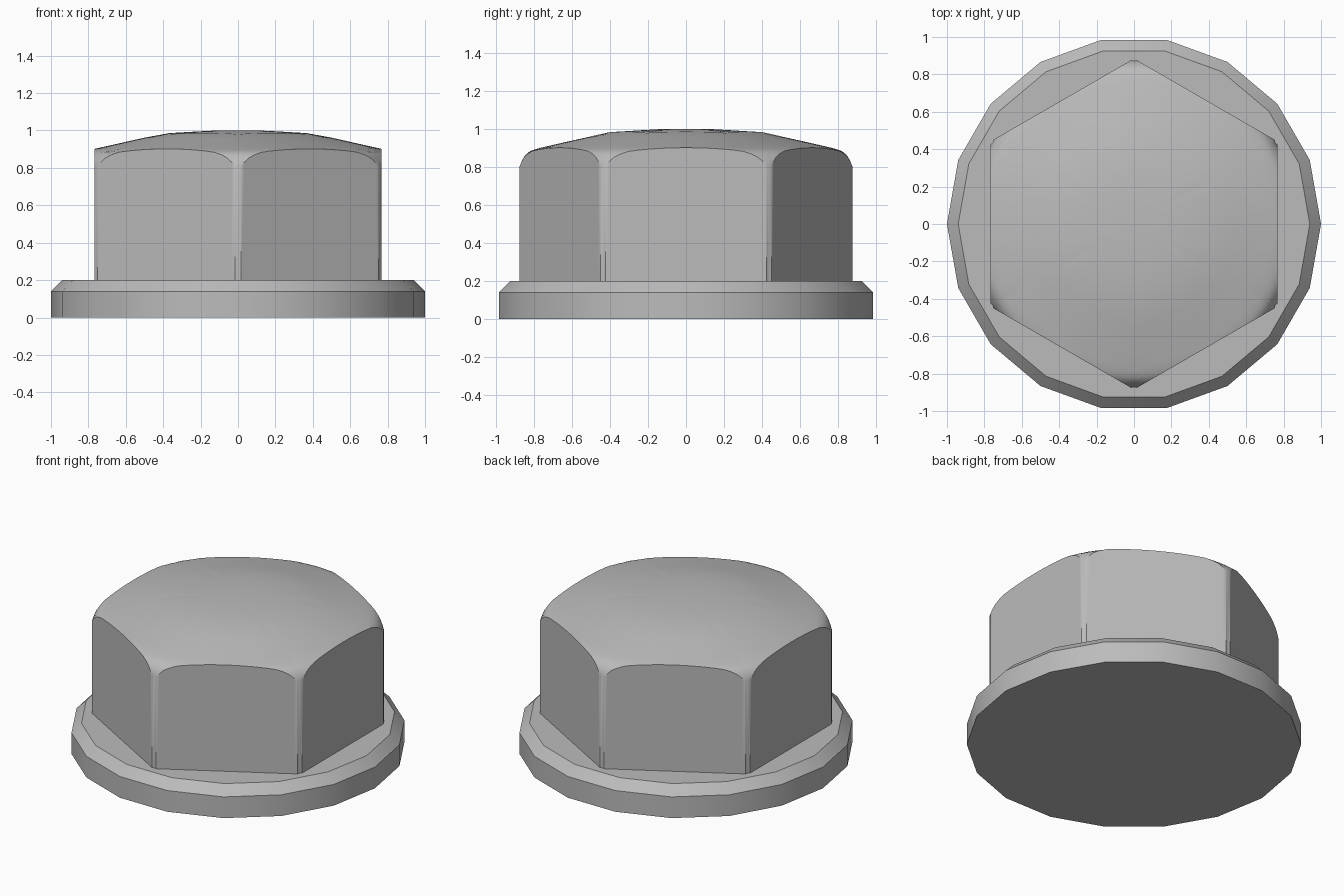
import bpy, bmesh, math

cube = bpy.data.objects.get("Cube")
if cube:
    bpy.data.objects.remove(cube, do_unlink=True)

steel = bpy.data.materials.new("plain_grey")
steel.use_nodes = True
GREY = (0.5, 0.5, 0.5, 1)
steel.diffuse_color = GREY
steel.node_tree.nodes["Principled BSDF"].inputs["Base Color"].default_value = GREY


def build(name, rings, tip=None):
    """Skin a stack of equal-length rings, closing the bottom and the top."""
    bm = bmesh.new()
    loops = [[bm.verts.new(p) for p in ring] for ring in rings]
    n = len(loops[0])
    for low, high in zip(loops, loops[1:]):
        for i in range(n):
            j = (i + 1) % n
            bm.faces.new((low[i], low[j], high[j], high[i]))
    bm.faces.new(loops[0][::-1])
    if tip:
        top = bm.verts.new(tip)
        for i in range(n):
            bm.faces.new((loops[-1][i], loops[-1][(i + 1) % n], top))
    else:
        bm.faces.new(loops[-1])
    bmesh.ops.recalc_face_normals(bm, faces=bm.faces)
    mesh = bpy.data.meshes.new(name)
    bm.to_mesh(mesh)
    bm.free()
    mesh.materials.append(steel)
    obj = bpy.data.objects.new(name, mesh)
    bpy.context.collection.objects.link(obj)
    bpy.ops.object.select_all(action="DESELECT")
    obj.select_set(True)
    bpy.context.view_layer.objects.active = obj
    bpy.ops.object.shade_smooth_by_angle(angle=math.radians(35))


def circle(radius, z, sides=18):
    step = math.tau / sides
    return [(radius * math.cos(i * step), radius * math.sin(i * step), z)
            for i in range(sides)]


# Round flange with a chamfered upper edge
build("flange", [circle(1, 0), circle(1, 0.14), circle(0.94, 0.2)])

# Hexagon outline: six flats joined by small rounded corners
FLAT, HALF = 0.766, 0.425
CORNER = (FLAT / math.cos(math.pi / 6))
outline = []
for side in range(6):
    a = side * math.pi / 3
    ca, sa = math.cos(a), math.sin(a)
    for k in range(-10, 11):
        y = HALF * math.sin(k / 10 * math.pi / 2)
        outline.append((FLAT * ca - y * sa, FLAT * sa + y * ca))
    b = a + math.pi / 6
    tip = CORNER - 0.0125
    outline.append((tip * math.cos(b), tip * math.sin(b)))

# Domed top: height depends only on distance from the axis
DOME = [(0, 1), (0.13, 1), (0.4, 0.984), (0.766, 0.902),
        (0.82, 0.885), (0.85, 0.86), (0.866, 0.83), (0.9, 0.74)]


def dome(r):
    for (r0, z0), (r1, z1) in zip(DOME, DOME[1:]):
        if r <= r1:
            return z0 + (z1 - z0) * (r - r0) / (r1 - r0)


head = [[(x, y, 0.19) for x, y in outline]]
for t in (1, 0.985, 0.965, 0.94, 0.9, 0.8, 0.65, 0.48, 0.3, 0.15):
    head.append([(x * t, y * t, dome(math.hypot(x, y) * t)) for x, y in outline])
build("hex_head", head, tip=(0, 0, 1))
